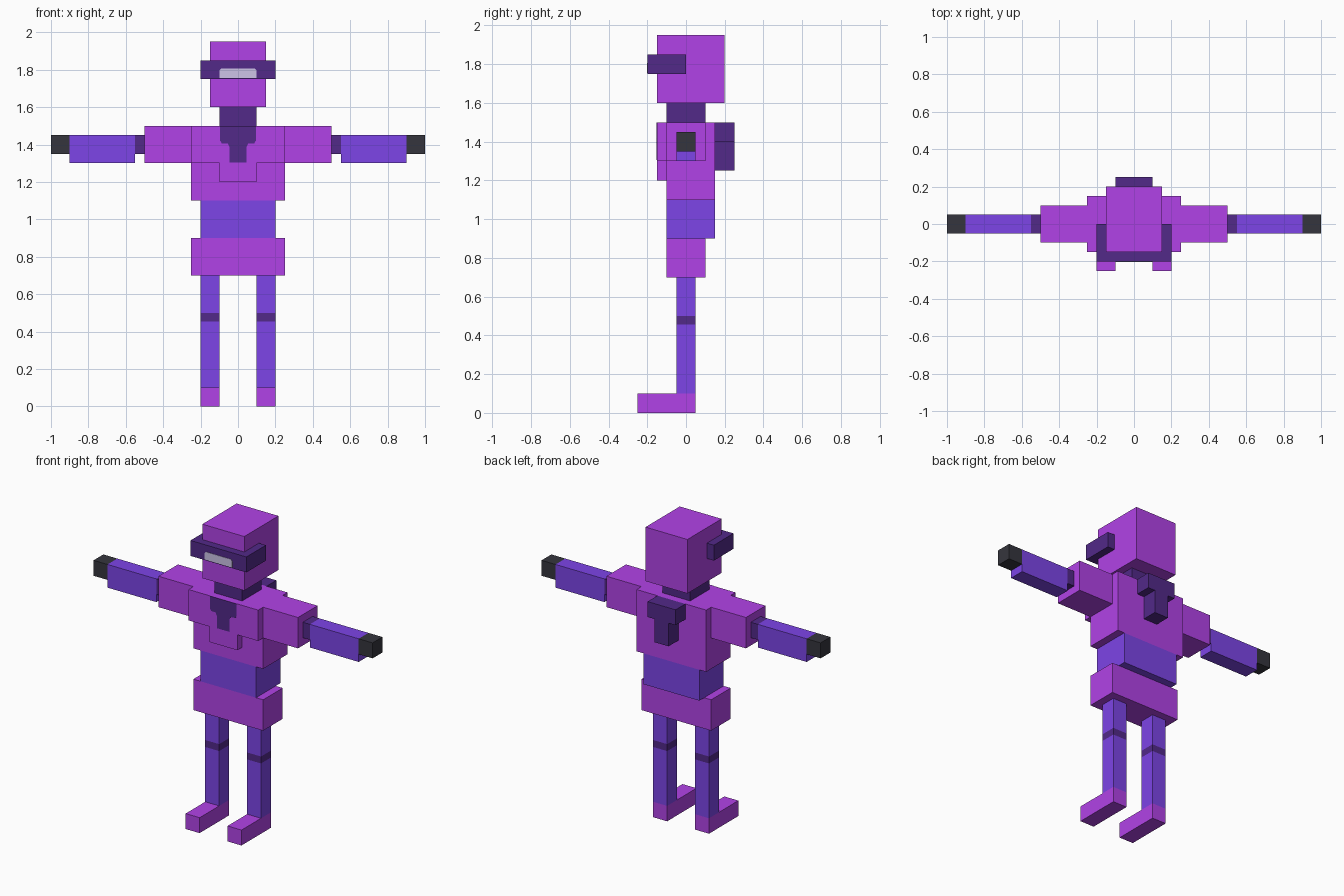
import bpy
import bmesh

if "Cube" in bpy.data.objects:
    bpy.data.objects.remove(bpy.data.objects["Cube"])


def lin(c):
    c /= 255
    return c / 12.92 if c <= 0.04045 else ((c + 0.055) / 1.055) ** 2.4


def material(name, r, g, b):
    m = bpy.data.materials.new(name)
    m.diffuse_color = (lin(r), lin(g), lin(b), 1)
    m.use_nodes = True
    m.node_tree.nodes["Principled BSDF"].inputs["Base Color"].default_value = m.diffuse_color
    return m


PURPLE = material("purple_armor", 178, 67, 232)
VIOLET = material("violet_suit", 126, 69, 233)
DARK = material("dark_purple", 82, 41, 137)
BLACK = material("charcoal", 53, 53, 61)
PALE = material("pale_lens", 206, 196, 232)


def prism(name, outline, y0, y1, mat):
    """Extrude an (x, z) outline from y0 to y1."""
    bm = bmesh.new()
    face = bm.faces.new([bm.verts.new((x, y0, z)) for x, z in outline])
    ext = bmesh.ops.extrude_face_region(bm, geom=[face])
    verts = [g for g in ext["geom"] if isinstance(g, bmesh.types.BMVert)]
    bmesh.ops.translate(bm, verts=verts, vec=(0, y1 - y0, 0))
    bmesh.ops.recalc_face_normals(bm, faces=bm.faces)
    mesh = bpy.data.meshes.new(name)
    bm.to_mesh(mesh)
    bm.free()
    mesh.materials.append(mat)
    obj = bpy.data.objects.new(name, mesh)
    bpy.context.collection.objects.link(obj)
    return obj


def box(name, x, y, z, mat):
    outline = [(x[0], z[0]), (x[1], z[0]), (x[1], z[1]), (x[0], z[1])]
    return prism(name, outline, y[0], y[1], mat)


def pair(name, x, y, z, mat):
    box("left_" + name, x, y, z, mat)
    box("right_" + name, (-x[1], -x[0]), y, z, mat)


def symmetric(half):
    """Complete a right-half outline with its mirror image."""
    return half + [(-x, z) for x, z in reversed(half)]


# Head, visor and neck
box("head", (-.15, .15), (-.15, .2), (1.6, 1.95), PURPLE)
box("visor", (-.2, .2), (-.2, 0), (1.75, 1.85), DARK)
prism("visor_lens", symmetric([(.1, 1.755), (.1, 1.795), (.09, 1.806)]),
      -.202, -.2, PALE)
box("neck", (-.1, .1), (-.1, .1), (1.5, 1.6), DARK)

# Torso
box("chest", (-.25, .25), (-.1, .15), (1.1, 1.5), PURPLE)
prism("breastplate",
      symmetric([(.1, 1.2), (.1, 1.3), (.25, 1.3), (.25, 1.5)]),
      -.15, -.1, PURPLE)
prism("collar_patch",
      symmetric([(.045, 1.305), (.045, 1.385), (.055, 1.405), (.086, 1.405),
                 (.095, 1.42), (.095, 1.5)]),
      -.152, -.15, DARK)
box("abdomen", (-.2, .2), (-.1, .15), (.9, 1.1), VIOLET)
box("hips", (-.25, .25), (-.1, .1), (.7, .9), PURPLE)

# T-shaped backpack
prism("backpack",
      symmetric([(.05, 1.25), (.05, 1.4), (.1, 1.4), (.1, 1.5)]),
      .15, .25, DARK)

# Arms
pair("upper_arm", (.25, .5), (-.1, .1), (1.3, 1.5), PURPLE)
pair("elbow", (.5, .55), (-.05, .05), (1.35, 1.45), DARK)
pair("forearm", (.55, .9), (-.05, .05), (1.3, 1.45), VIOLET)
pair("hand", (.9, 1), (-.05, .05), (1.35, 1.45), BLACK)

# Legs
pair("thigh", (.1, .2), (-.05, .05), (.5, .7), VIOLET)
pair("knee_band", (.1, .2), (-.05, .05), (.455, .5), DARK)
pair("shin", (.1, .2), (-.05, .05), (.1, .455), VIOLET)
pair("foot", (.1, .2), (-.25, .05), (0, .1), PURPLE)
